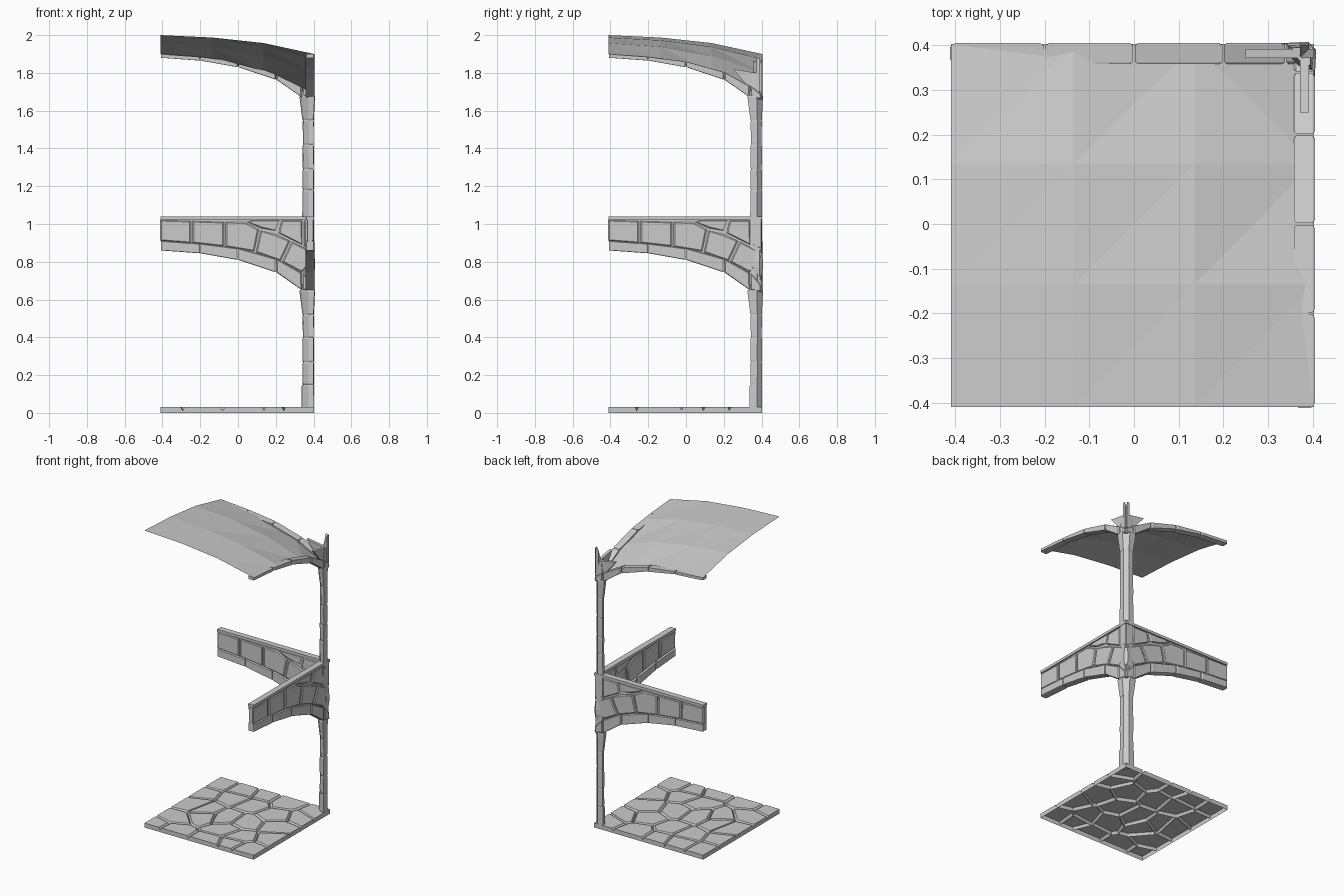
import bpy, bmesh, random
from mathutils import Vector

if "Cube" in bpy.data.objects:
    bpy.data.objects.remove(bpy.data.objects["Cube"])

LO, HI = -0.41, 0.403


def finish(name, bm, recalc=True):
    bmesh.ops.remove_doubles(bm, verts=bm.verts, dist=0.00005)
    if recalc:
        bmesh.ops.recalc_face_normals(bm, faces=bm.faces)
    me = bpy.data.meshes.new(name)
    bm.to_mesh(me)
    bm.free()
    ob = bpy.data.objects.new(name, me)
    bpy.context.collection.objects.link(ob)
    return ob


def loft(bm, rings, cap_start=True, cap_end=True):
    vs = [[bm.verts.new(p) for p in r] for r in rings]
    n = len(vs[0])
    for a, b in zip(vs, vs[1:]):
        for i in range(n):
            j = (i + 1) % n
            bm.faces.new((a[i], a[j], b[j], b[i]))
    if cap_start:
        bm.faces.new(vs[0][::-1])
    if cap_end:
        bm.faces.new(vs[-1])


def slab(bm, poly, d0, d1, swap, b=0.0):
    """Outline in (along wall, z), extruded through the wall, edges chamfered by b."""
    c = sum((Vector(p) for p in poly), Vector((0, 0))) / len(poly)

    def ring(d, inset):
        out = []
        for p in poly:
            q = Vector(p)
            q += (c - q).normalized() * inset
            out.append((d, q.x, q.y) if swap else (q.x, d, q.y))
        return out
    if b:
        loft(bm, [ring(d0, b * 1.6), ring(d0 + b, 0), ring(d1 - b, 0), ring(d1, b * 1.6)])
    else:
        loft(bm, [ring(d0, 0), ring(d1, 0)])


# floor: irregular flagstones with grooves
def clip(poly, m, n):
    out = []
    for i, p in enumerate(poly):
        q = poly[(i + 1) % len(poly)]
        dp, dq = (p - m).dot(n), (q - m).dot(n)
        if dp <= 0:
            out.append(p)
        if dp * dq < 0:
            out.append(p.lerp(q, dp / (dp - dq)))
    return out


random.seed(7)
seeds = []
for i in range(5):
    for j in range(5):
        step = (HI - LO) / 5
        seeds.append(Vector((LO + step * (i + 0.5 + random.uniform(-.45, .45)),
                             LO + step * (j + 0.5 + random.uniform(-.45, .45)))))
bm = bmesh.new()
for s in seeds:
    cell = [Vector(p) for p in ((LO, LO), (HI, LO), (HI, HI), (LO, HI))]
    for t in seeds:
        if t is not s:
            cell = clip(cell, (s + t) / 2, t - s)
    c = sum(cell, Vector((0, 0))) / len(cell)

    def edge(v):
        return min(abs(v - LO), abs(v - HI)) < 1e-5

    def inset(p, d):
        q = p + (c - p).normalized() * d
        return Vector((p.x if edge(p.x) else q.x, p.y if edge(p.y) else q.y))
    loft(bm, [[(*inset(p, d), z) for p in cell]
              for d, z in ((0, .012), (.009, .024), (.014, .03))], cap_start=False)
    for i, p in enumerate(cell):
        q = cell[(i + 1) % len(cell)]
        if any(edge(p[k]) and abs(p[k] - q[k]) < 1e-5 for k in (0, 1)):
            bm.faces.new([bm.verts.new(v) for v in
                          ((*p, 0), (*q, 0), (*q, .012), (*p, .012))])
finish("flagstone_floor", bm)

# corner column: stacked faceted stones, flared under each arch
PLAN = [(.34, .40), (.346, .374), (.374, .346), (.40, .34), (.402, .377), (.377, .402)]


def col_ring(z, s):
    return [(.385 + (x - .385) * s, .385 + (y - .385) * s, z) for x, y in PLAN]


bm = bmesh.new()
stones = [(.02, .15, 1.08, 1.06), (.15, .27, .98, .96), (.27, .40, .99, .97),
          (.40, .52, .93, .96), (.52, .65, 1.0, 1.32), (.65, 1.03, 1.0, .95),
          (1.03, 1.18, 1.0, .98), (1.18, 1.29, .96, .98), (1.29, 1.42, .94, .96),
          (1.42, 1.55, .92, .95), (1.55, 1.68, 1.0, 1.32), (1.68, 1.80, 1.0, .7)]
for z0, z1, s0, s1 in stones:
    loft(bm, [col_ring(z0, s0 * .93), col_ring(z0 + .008, s0),
              col_ring(z1 - .008, s1), col_ring(z1, s1 * .93)])
finish("corner_column", bm)

# arch shapes along the wall
XS = [-.41, -.2, 0, .2, .34, .40]
LOW = [.86, .845, .81, .745, .65, .64]
MID = [.91, .895, .87, .815, .74, .68]
RIB = [1.90, 1.885, 1.86, 1.805, 1.73, 1.69]
BLOCKS = [
    [(-.412, .912), (-.25, .90), (-.25, 1.015), (-.412, 1.02)],
    [(-.24, .90), (-.075, .882), (-.075, 1.01), (-.24, 1.015)],
    [(-.065, .88), (.085, .855), (.11, .97), (.04, 1.01), (-.065, 1.01)],
    [(.095, .85), (.225, .805), (.275, .91), (.20, .945), (.12, .965)],
    [(.235, .80), (.335, .745), (.40, .80), (.40, .85), (.285, .905)],
    [(.05, 1.012), (.12, .978), (.20, .965), (.22, 1.018), (.08, 1.02)],
    [(.215, .952), (.34, .89), (.34, 1.018), (.23, 1.018)],
    [(.35, .885), (.40, .865), (.40, 1.018), (.35, 1.018)],
]
for swap, side in ((False, "back"), (True, "right")):
    # mortar core and top cap of the half arch wall
    bm = bmesh.new()
    core = list(zip(XS, MID)) + [(.40, 1.025), (-.408, 1.025)]
    slab(bm, core, .371, .393, swap)
    slab(bm, [(LO, 1.022), (HI, 1.022), (HI, 1.04), (LO, 1.04)], .363, HI, swap)
    finish(side + "_arch_core", bm)
    # wall stones
    bm = bmesh.new()
    for blk in BLOCKS:
        slab(bm, blk, .364, .401, swap, .005)
    finish(side + "_arch_blocks", bm)
    # stone band under the arch, and the matching rib under the roof
    for name, lows, tops in (("_arch_band", LOW, MID),
                             ("_roof_rib", [z + 1.02 for z in LOW], RIB)):
        bm = bmesh.new()
        for i in range(5):
            g = .002
            slab(bm, [(XS[i] + g, lows[i]), (XS[i + 1] - g, lows[i + 1]),
                      (XS[i + 1] - g, tops[i + 1]), (XS[i] + g, tops[i])],
                 .358, .405, swap, .005)
        finish(side + name, bm)
    # pointed rib end poking out above the roof corner
    bm = bmesh.new()
    slab(bm, [(.25, 1.82), (.35, 1.70), (.402, 1.70), (.402, 1.88), (.375, 1.80)],
         .372, .392, swap)
    finish(side + "_rib_tip", bm)

# small boss stone on the outside of the arch corner
bm = bmesh.new()
loft(bm, [[(.39 + dx * s, .39 + dy * s, z) for dx, dy in
           ((-.025, .012), (-.01, -.01), (.012, -.025), (.014, .0), (.0, .014))]
          for z, s in ((.70, .5), (.77, 1.3), (.80, 1.3), (.88, .6))])
finish("corner_boss", bm)

# vaulted roof: a 3 x 3 sheet sagging to the column
F = [0, .013, .042, .10]
P = [LO, -.135, .135, HI]
bm = bmesh.new()
g = [[bm.verts.new((P[i], P[j], 2 - F[i] - F[j] - .13 * (i * j / 9) ** 2))
      for j in range(4)] for i in range(4)]
for i in range(3):
    for j in range(3):
        a, b, c, d = g[i][j], g[i + 1][j], g[i + 1][j + 1], g[i][j + 1]
        tris = ((a, b, d), (b, c, d)) if i == j == 2 else ((a, b, c), (a, c, d))
        for t in tris:
            bm.faces.new(t)
finish("vaulted_roof", bm, False)
